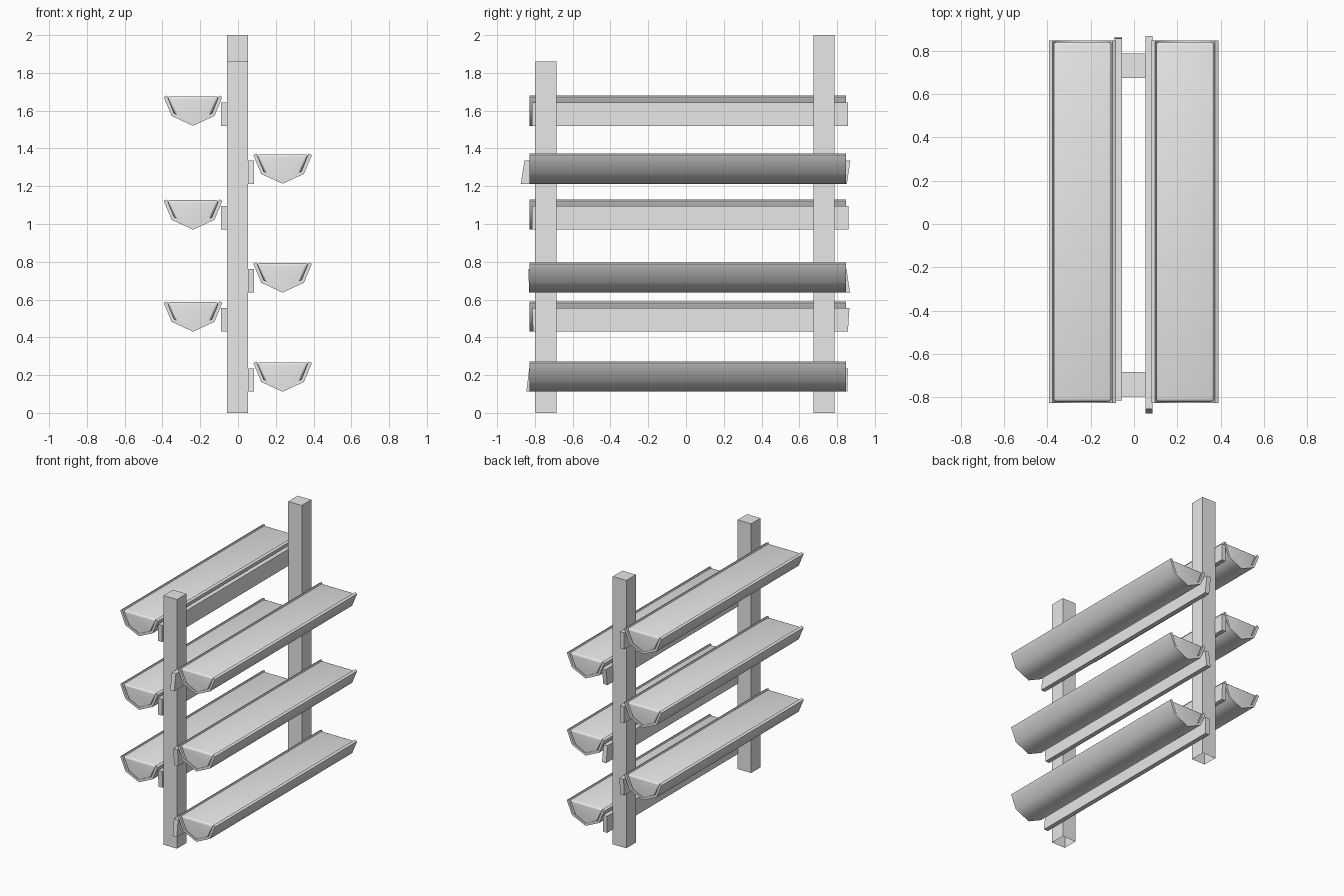
import bpy, bmesh, math
from mathutils import Vector

cube = bpy.data.objects.get("Cube")
if cube:
    bpy.data.objects.remove(cube, do_unlink=True)

grey = bpy.data.materials.new("plain grey")
grey.use_nodes = True
grey.diffuse_color = (0.8, 0.8, 0.8, 1)
grey.node_tree.nodes["Principled BSDF"].inputs["Base Color"].default_value = (0.8, 0.8, 0.8, 1)


def prism(profile, direction):
    """Closed solid: a polygon swept along a vector."""
    bm = bmesh.new()
    face = bm.faces.new([bm.verts.new(p) for p in profile])
    swept = bmesh.ops.extrude_face_region(bm, geom=[face], use_keep_orig=True)
    verts = [g for g in swept["geom"] if isinstance(g, bmesh.types.BMVert)]
    bmesh.ops.translate(bm, verts=verts, vec=Vector(direction))
    bmesh.ops.recalc_face_normals(bm, faces=bm.faces)
    return bm


def finish(name, bm, smooth_angle=None):
    mesh = bpy.data.meshes.new(name)
    bm.to_mesh(mesh)
    bm.free()
    mesh.materials.append(grey)
    if smooth_angle:
        mesh.polygons.foreach_set("use_smooth", [True] * len(mesh.polygons))
        mesh.set_sharp_from_angle(angle=math.radians(smooth_angle))
    obj = bpy.data.objects.new(name, mesh)
    bpy.context.collection.objects.link(obj)


# Square uprights, open underneath
def post(name, y, height):
    x, h = -0.002, 0.056
    base = [(x - h, y - h, 0), (x + h, y - h, 0), (x + h, y + h, 0), (x - h, y + h, 0)]
    bm = prism(base, (0, 0, height))
    under = [f for f in bm.faces if f.calc_center_median().z < 0.001]
    bmesh.ops.delete(bm, geom=under, context="FACES_ONLY")
    finish(name, bm)


post("front_post", -0.741, 1.86)
post("back_post", 0.731, 2.0)

# Trough cross-section, from rim to middle
OUTER = [(0.155, 0.152), (0.113, 0.052), (0, 0)]
INNER = [(0.138, 0.160), (0.100, 0.066), (0, 0.018)]
Y0, Y1 = -0.828, 0.848


def mirrored(half):
    return half + [(-x, z) for x, z in reversed(half[:-1])]


def trough(name, x, z):
    section = mirrored(OUTER) + mirrored(INNER)[::-1]
    bm = prism([(x + px, Y0, z + pz) for px, pz in section], (0, Y1 - Y0, 0))
    finish(name, bm, 60)


# Filling with rounded upper edges
def filling(name, x, z):
    gap = 0.006
    section = [(0.137, 0.156)] + INNER[1:]
    bm = prism([(x + px, Y0 + gap, z + pz) for px, pz in mirrored(section)],
               (0, Y1 - Y0 - 2 * gap, 0))
    top = max(v.co.z for v in bm.verts) - 0.001
    edges = [e for e in bm.edges if any(v.co.z > top for v in e.verts)]
    bmesh.ops.bevel(bm, geom=edges, offset=0.014, segments=3, profile=0.5, affect="EDGES")
    finish(name, bm, 60)


# Rail with roughly sawn ends: (bottom front, top front, top back, bottom back)
def rail(name, x, z, ends):
    heights = (0, 0.124, 0.124, 0)
    bm = prism([(x, y, z + h) for y, h in zip(ends, heights)], (0.034, 0, 0))
    finish(name, bm)


SIDES = {
    "left": (0.236, 0.052, [
        ("lower", 0.112, (-0.845, -0.83, 0.857, 0.855)),
        ("middle", 0.637, (-0.83, -0.835, 0.85, 0.868)),
        ("upper", 1.213, (-0.875, -0.855, 0.87, 0.852))]),
    "right": (-0.238, -0.090, [
        ("lower", 0.430, (-0.81, -0.815, 0.865, 0.857)),
        ("middle", 0.970, (-0.815, -0.815, 0.86, 0.86)),
        ("upper", 1.520, (-0.815, -0.815, 0.857, 0.857))]),
}
for side, (x, rail_x, levels) in SIDES.items():
    for level, z, ends in levels:
        trough(f"{side}_{level}_trough", x, z)
        filling(f"{side}_{level}_filling", x, z)
        rail(f"{side}_{level}_rail", rail_x, z, ends)
